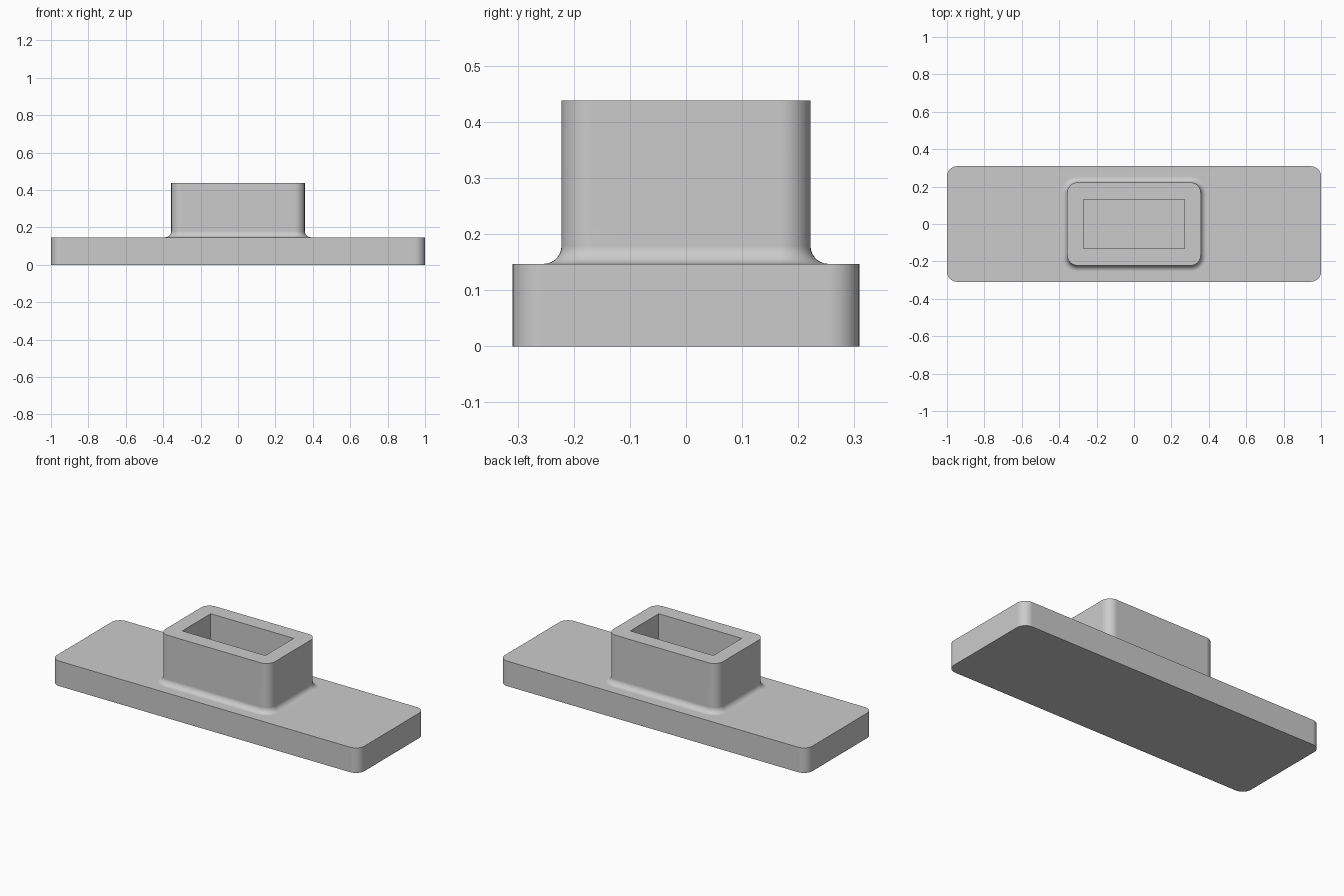
import bpy, bmesh
from math import sin, cos, pi

cube = bpy.data.objects.get("Cube")
if cube:
    bpy.data.objects.remove(cube, do_unlink=True)

CORNER_STEPS = 10
FILLET_STEPS = 10
PLATE_TOP, BOSS_TOP, POCKET_FLOOR = 0.147, 0.438, 0.147
BOSS_X, BOSS_Y, BOSS_R = 0.357, 0.222, 0.055
FILLET = 0.032

grey = bpy.data.materials.new("plain grey")
grey.use_nodes = True
colour = (0.6, 0.6, 0.6, 1)
grey.diffuse_color = colour
grey.node_tree.nodes["Principled BSDF"].inputs["Base Color"].default_value = colour


def ring(bm, hx, hy, r, z):
    """Rounded rectangle of vertices, anticlockwise from the right side."""
    verts = []
    for k, (sx, sy) in enumerate([(1, 1), (-1, 1), (-1, -1), (1, -1)]):
        for i in range(CORNER_STEPS + 1):
            a = (k + i / CORNER_STEPS) * pi / 2
            verts.append(bm.verts.new((sx * (hx - r) + r * cos(a),
                                       sy * (hy - r) + r * sin(a), z)))
    return verts


# Sections from the underside, over the plate, up the boss and into the pocket
sections = [(1, 0.309, 0.055, 0), (1, 0.309, 0.055, PLATE_TOP)]
for i in range(FILLET_STEPS + 1):
    a = i / FILLET_STEPS * pi / 2
    out = FILLET * (1 - sin(a))
    sections.append((BOSS_X + out, BOSS_Y + out, BOSS_R + out,
                     PLATE_TOP + FILLET * (1 - cos(a))))
sections += [(BOSS_X, BOSS_Y, BOSS_R, BOSS_TOP),
             (0.27, 0.132, 0, BOSS_TOP), (0.27, 0.132, 0, POCKET_FLOOR)]

bm = bmesh.new()
rings = [ring(bm, *s) for s in sections]
for low, high in zip(rings, rings[1:]):
    for i in range(len(low)):
        j = (i + 1) % len(low)
        bm.faces.new((low[i], low[j], high[j], high[i]))
bm.faces.new(reversed(rings[0]))
bm.faces.new(rings[-1])
bmesh.ops.remove_doubles(bm, verts=bm.verts[:], dist=0.00001)
bmesh.ops.recalc_face_normals(bm, faces=bm.faces[:])

mesh = bpy.data.meshes.new("flanged_socket")
bm.to_mesh(mesh)
bm.free()
mesh.materials.append(grey)
body = bpy.data.objects.new("flanged_socket", mesh)
bpy.context.collection.objects.link(body)

# Smooth corners and fillet, with flat faces kept flat
bpy.ops.object.select_all(action='DESELECT')
body.select_set(True)
bpy.context.view_layer.objects.active = body
bpy.ops.object.shade_smooth_by_angle(angle=pi / 6)
weighted = body.modifiers.new("flat_face_normals", 'WEIGHTED_NORMAL')
weighted.keep_sharp = True
